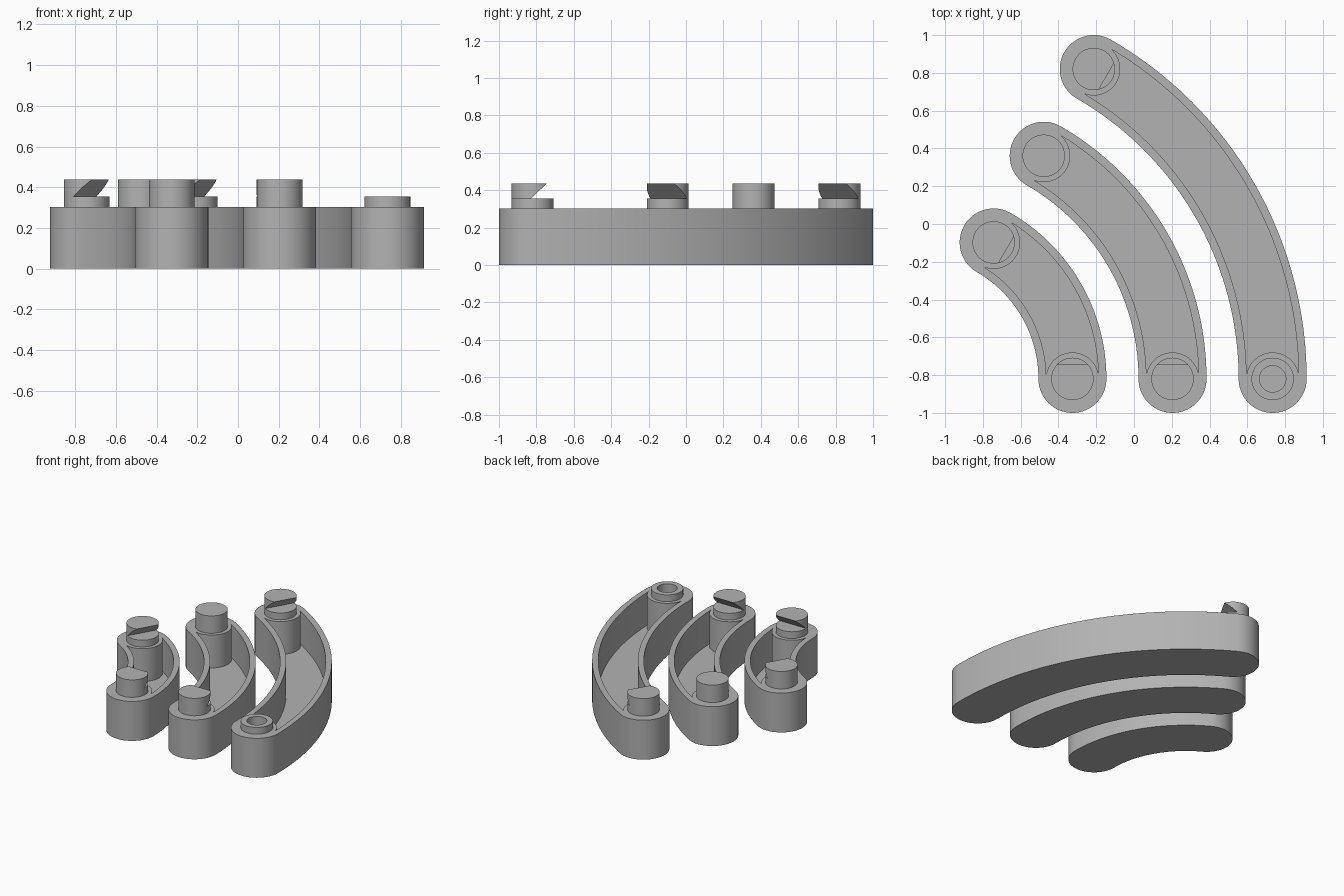
import bpy
import bmesh
from math import sin, cos, pi, radians
from mathutils import Matrix, Vector

cube = bpy.data.objects.get("Cube")
if cube:
    bpy.data.objects.remove(cube, do_unlink=True)

# One grey plastic for everything
GREY = (0.45, 0.45, 0.45, 1)
grey = bpy.data.materials.new("mid_grey")
grey.use_nodes = True
grey.diffuse_color = GREY
grey.node_tree.nodes["Principled BSDF"].inputs["Base Color"].default_value = GREY

# Shared dimensions
CENTRE = Vector((-1.16, -0.82))
SWEEP = pi / 3
CAP, WALL_IN, BOSS = 0.18, 0.138, 0.14
FLOOR, RIM, LEDGE, TOP = 0.05, 0.303, 0.355, 0.437
STUD = 0.112
STEPS = 40


def arc(centre, radius, start, end, steps=STEPS):
    """Points on an arc, both ends included."""
    return [(centre[0] + radius * cos(start + (end - start) * i / steps),
             centre[1] + radius * sin(start + (end - start) * i / steps))
            for i in range(steps + 1)]


def prism(name, points, low, high, matrix=None):
    """Extrude a closed outline from low to high along its own z."""
    bm = bmesh.new()
    face = bm.faces.new([bm.verts.new((x, y, low)) for x, y in points])
    made = bmesh.ops.extrude_face_region(bm, geom=[face])["geom"]
    bmesh.ops.translate(bm, vec=(0, 0, high - low),
                        verts=[g for g in made if isinstance(g, bmesh.types.BMVert)])
    if matrix:
        bm.transform(matrix)
    bmesh.ops.recalc_face_normals(bm, faces=bm.faces)
    mesh = bpy.data.meshes.new(name)
    bm.to_mesh(mesh)
    bm.free()
    mesh.materials.append(grey)
    obj = bpy.data.objects.new(name, mesh)
    bpy.context.collection.objects.link(obj)
    return obj


def disc(name, centre, radius, low, high):
    return prism(name, arc(centre, radius, 0, 2 * pi, 64)[:-1], low, high)


def activate(obj):
    bpy.ops.object.select_all(action="DESELECT")
    obj.select_set(True)
    bpy.context.view_layer.objects.active = obj


def cut(obj, cutter):
    """Subtract a cutter, then discard it."""
    mod = obj.modifiers.new("cut", "BOOLEAN")
    mod.operation = "DIFFERENCE"
    mod.solver = "EXACT"
    mod.object = cutter
    activate(obj)
    bpy.ops.object.modifier_apply(modifier=mod.name)
    bpy.data.objects.remove(cutter, do_unlink=True)


def smooth(obj):
    activate(obj)
    bpy.ops.object.shade_smooth_by_angle(angle=radians(30))


def on_arc(radius, angle):
    return CENTRE + radius * Vector((cos(angle), sin(angle)))


def trough(name, radius):
    """Curved tray with round solid ends and a sunken channel between them."""
    near, far = on_arc(radius, 0), on_arc(radius, SWEEP)
    outline = (arc(CENTRE, radius + CAP, 0, SWEEP)
               + arc(far, CAP, SWEEP, SWEEP + pi)[1:-1]
               + arc(CENTRE, radius - CAP, SWEEP, 0)
               + arc(near, CAP, pi, 2 * pi)[1:-1])
    body = prism(name, outline, 0, RIM)
    # The channel stops where it meets the round end bosses
    tip = radians(10)
    inset = BOSS * sin(tip) / radius
    channel = (arc(CENTRE, radius + WALL_IN, inset, SWEEP - inset)
               + arc(far, BOSS, SWEEP - tip, SWEEP - pi + tip)[1:-1]
               + arc(CENTRE, radius - WALL_IN, SWEEP - inset, inset)
               + arc(near, BOSS, pi - tip, tip)[1:-1])
    cut(body, prism("channel_cutter", channel, FLOOR, RIM + 0.1))
    return body


def hook_stud(name, centre, directions):
    """Round peg with a sloping undercut notch facing each direction."""
    stud = disc(name, centre, STUD, RIM, TOP)
    wedge = [(-0.01, LEDGE), (0.2, LEDGE), (0.2, 0.47), (0.112, 0.47)]
    for angle in directions:
        frame = Matrix(((cos(angle), 0, -sin(angle), centre[0]),
                        (sin(angle), 0, cos(angle), centre[1]),
                        (0, 1, 0, 0),
                        (0, 0, 0, 1)))
        cut(stud, prism("notch_cutter", wedge, -0.2, 0.2, frame))
    smooth(stud)


sizes = {"small": 0.834, "medium": 1.364, "large": 1.894}
near_notches = {"small": [pi / 2], "medium": [pi / 2, pi / 6]}

for size, radius in sizes.items():
    body = trough(size + "_trough", radius)
    near = on_arc(radius, 0)
    hook_stud(size + "_far_stud", on_arc(radius, SWEEP), [SWEEP - pi / 2])
    if size in near_notches:
        hook_stud(size + "_near_stud", near, near_notches[size])
    else:
        # Open socket in place of a stud
        collar = disc(size + "_socket_collar", near, STUD, RIM, LEDGE)
        for part in (collar, body):
            cut(part, disc("socket_cutter", near, 0.07, 0.25, 0.5))
        smooth(collar)
    smooth(body)
